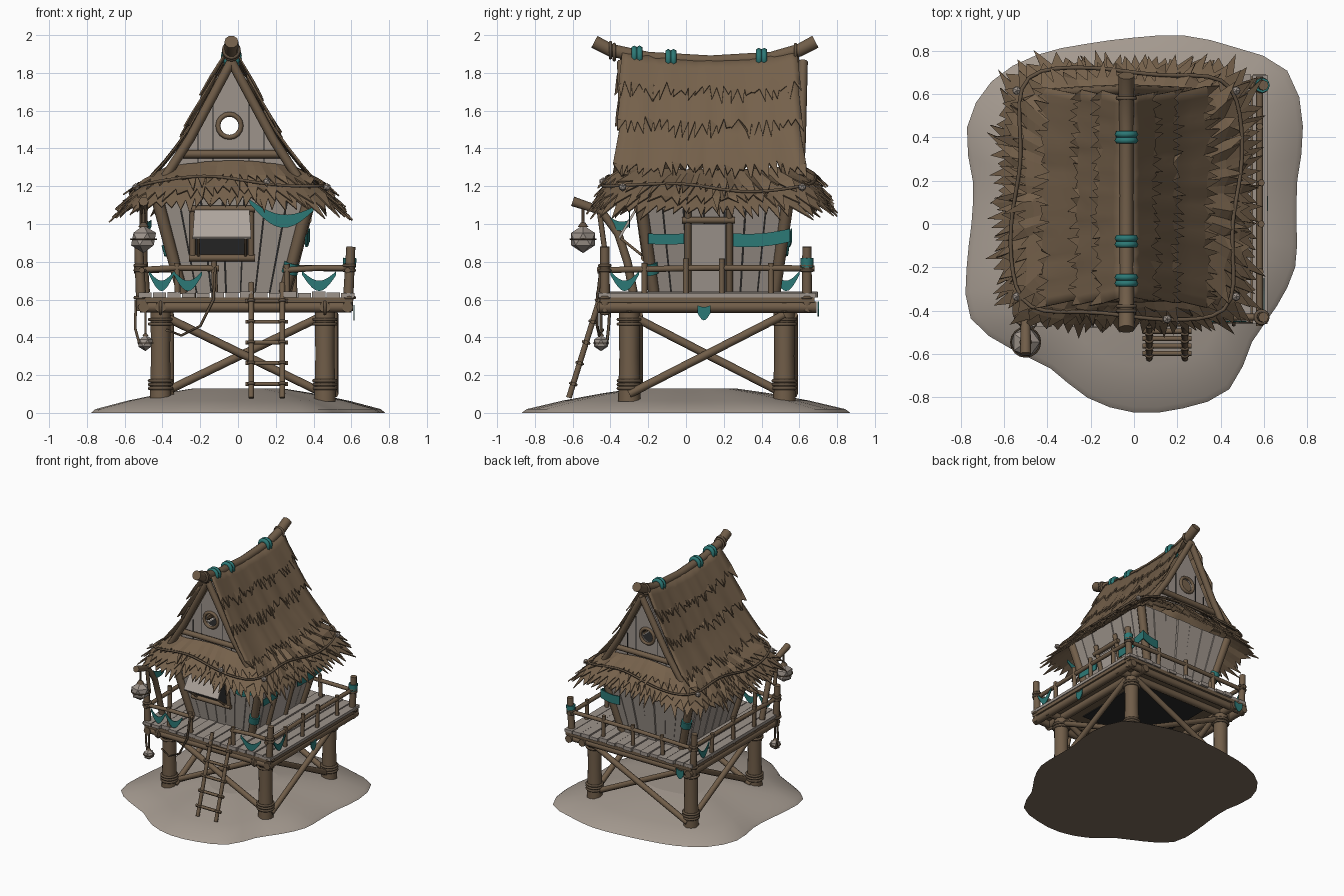
import bpy, bmesh, math, random
from mathutils import Vector as V, Matrix

random.seed(4)
R = random.uniform
cube = bpy.data.objects.get("Cube")
if cube:
    bpy.data.objects.remove(cube, do_unlink=True)


def material(name, *rgb):
    m = bpy.data.materials.new(name)
    m.use_nodes = True
    m.diffuse_color = (*rgb, 1)
    b = m.node_tree.nodes["Principled BSDF"]
    b.inputs["Base Color"].default_value = (*rgb, 1)
    b.inputs["Roughness"].default_value = 0.9
    return m


THATCH = material("dry thatch", .178, .119, .07)
TIMBER = material("brown timber", .163, .11, .066)
ROPE = material("dark rope", .12, .083, .052)
PLANK = material("weathered planks", .34, .295, .26)
SAND = material("sand", .37, .32, .275)
EARTH = material("damp earth", .2, .144, .103)
TEAL = material("teal cloth", .025, .19, .18)
DARK = material("dark interior", .02, .02, .02)
PALE = material("pale canvas", .42, .37, .33)


def make(name, bm, mat, solid=0):
    bmesh.ops.recalc_face_normals(bm, faces=bm.faces)
    me = bpy.data.meshes.new(name)
    bm.to_mesh(me)
    bm.free()
    me.materials.append(mat)
    ob = bpy.data.objects.new(name, me)
    bpy.context.collection.objects.link(ob)
    if solid:
        mod = ob.modifiers.new("thickness", 'SOLIDIFY')
        mod.thickness = solid
        mod.offset = 0
    return ob


def tube(name, pts, r, mat=TIMBER, sides=8, closed=False, ref=None):
    """Round pole or rope through points; r is one radius or one per point."""
    pts = [V(p) for p in pts]
    n = len(pts)
    rs = r if isinstance(r, list) else [r] * n
    d = pts[-1] - pts[0]
    ref = V(ref) if ref else (V((1, 0, 0)) if abs(d.z) > .7 * d.length else V((0, 0, 1)))
    bm = bmesh.new()
    rings = []
    for i, p in enumerate(pts):
        a, b = (pts[i - 1], pts[(i + 1) % n]) if closed else (pts[max(i - 1, 0)], pts[min(i + 1, n - 1)])
        t = (b - a).normalized()
        u = t.cross(ref).normalized()
        w = u.cross(t)
        ang = [2 * math.pi * k / sides for k in range(sides)]
        rings.append([bm.verts.new(p + (u * math.cos(q) + w * math.sin(q)) * rs[i]) for q in ang])
    for a, b in zip(rings, rings[1:] + rings[:1] if closed else rings[1:]):
        band(bm, a, b, True)
    if not closed:
        bm.faces.new(rings[0])
        bm.faces.new(rings[-1])
    return make(name, bm, mat)


def band(bm, a, b, smooth=False):
    """Closed ring of quads between two vertex rings."""
    for k in range(len(a)):
        j = (k + 1) % len(a)
        bm.faces.new((a[k], a[j], b[j], b[k])).smooth = smooth


def loop(name, c, r, thick, axis, mat=ROPE):
    """Closed ring of rope around an axis."""
    ax = V(axis).normalized()
    u = ax.orthogonal().normalized()
    w = ax.cross(u)
    pts = [V(c) + (u * math.cos(k * math.pi / 8) + w * math.sin(k * math.pi / 8)) * r for k in range(16)]
    tube(name, pts, thick, mat, 6, True, ax)


def hexa(bm, lo, hi):
    a, b = [[bm.verts.new(p) for p in q] for q in (lo, hi)]
    bm.faces.new(a)
    bm.faces.new(b)
    band(bm, a, b)


def slab(name, x0, x1, y0, y1, z0, z1, mat):
    rect = [(x0, y0), (x1, y0), (x1, y1), (x0, y1)]
    bm = bmesh.new()
    hexa(bm, [(*p, z0) for p in rect], [(*p, z1) for p in rect])
    make(name, bm, mat)


def ball(name, c, r, mat):
    bm = bmesh.new()
    bmesh.ops.create_icosphere(bm, subdivisions=1, radius=r, matrix=Matrix.Translation(c))
    make(name, bm, mat)


def swag(name, a, b, sag, w0, w1=0.0):
    """Hanging strip of cloth between two points."""
    a, b = V(a), V(b)
    bm = bmesh.new()
    rows = []
    for i in range(11):
        s = math.sin(math.pi * i / 10)
        p = a.lerp(b, i / 10) - V((0, 0, sag * s))
        rows.append((bm.verts.new(p), bm.verts.new(p - V((0, 0, w0 + w1 * s)))))
    for p, q in zip(rows, rows[1:]):
        bm.faces.new((p[0], q[0], q[1], p[1]))
    make(name, bm, TEAL, .006)


def thatch(name, fn, n, f0, f1, tooth, lift, rough):
    """Layer of straw with a ragged lower edge on the surface fn(u, f, lift)."""
    bm = bmesh.new()
    lifts = [lift * R(1 - rough, 1 + rough) for _ in range(n)]
    ends = [f1 + R(-.03, .03) for _ in range(n)]
    cols = []
    for i in range(n + 1):
        li, fe = lifts[i % n], ends[i % n]
        cols.append([bm.verts.new(fn(i / n, f0 + (fe - f0) * k / 3, li * (.25 + .25 * k))) for k in range(4)])
    for i, (p, q) in enumerate(zip(cols, cols[1:])):
        for k in range(3):
            bm.faces.new((p[k], q[k], q[k + 1], p[k + 1])).smooth = rough < .3
        tip = bm.verts.new(fn((i + R(-.1, 1.1)) / n, f1 + tooth * R(.35, 1.25), lifts[i] * R(1, 1.3)))
        bm.faces.new((p[3], q[3], tip))
    make(name, bm, THATCH, .008)


# Sand mound with a rounded irregular outline
coarse = [.75, .78, .9, 1.0, .94, .9, .86, .86, .9, .93, .89, .77, .75, .8, .87, .81, .77, .83,
          .87, .88, .88, .77, .76, .77]
radii = []
for k, r in enumerate(coarse):
    a, c, d = coarse[k - 1], coarse[(k + 1) % 24], coarse[(k + 2) % 24]
    radii += [r, (9 * r + 9 * c - a - d) / 16]
bm = bmesh.new()
rings = []
for s, z in ((1, 0), (.97, .02), (.75, .065), (.5, .105), (.3, .13)):
    rings.append([bm.verts.new((r * s * math.cos(k * math.pi / 24), r * s * math.sin(k * math.pi / 24), z))
                  for k, r in enumerate(radii)])
for a, b in zip(rings, rings[1:]):
    band(bm, a, b, True)
bm.faces.new(rings[0])
bm.faces.new(rings[-1])
mound = make("sand_mound", bm, SAND)
mound.data.materials.append(EARTH)
for p in mound.data.polygons:
    p.material_index = int(p.normal.z < -.5)

# Legs, cross braces and deck logs
LX, LY = (-.41, .46), (-.3, .52)
for x in LX:
    for y in LY:
        tube("leg", [(x, y, .06), (x, y, .3), (x, y, .54)], [.06, .053, .056], sides=10)
        for z in (.13, .15, .17, .47, .495):
            loop("leg_lashing", (x, y, z), .058, .01, (0, 0, 1))
for y in LY:
    for a, b in (LX, LX[::-1]):
        tube("cross_brace", [(a, y + .05 * (a < b), .1), (b, y + .05 * (a < b), .52)], .022)
for x in LX:
    for a, b in (LY, LY[::-1]):
        tube("cross_brace", [(x + .05 * (a < b), a, .1), (x + .05 * (a < b), b, .52)], .022)
for y in (-.43, *LY, .65):
    tube("deck_beam", [(-.52, y, .56), (.6, y, .56)], .028)
for x in (-.5, *LX, .58):
    tube("deck_joist", [(x, -.46, .56), (x, .69, .56)], .03)
for x in LX:
    loop("beam_lashing", (x, -.43, .56), .034, .01, (1, 0, 0))

# Deck boards on a timber frame
slab("deck_frame", -.52, .61, -.455, .68, .585, .612, TIMBER)
slab("floor_underside", -.3, .33, -.2, .46, .578, .585, DARK)
for i in range(15):
    x = -.53 + i * 1.15 / 15
    slab("deck_board", x + .003, x + .073, -.465 + R(-.015, .015), .69 + R(-.015, .015),
         .612, .638 + R(-.005, .005), PLANK)

# House walls flare outward toward the top
CX, CY, Z0, Z1 = -.025, .15, .635, 1.2


def half(z):
    t = (z - Z0) / (Z1 - Z0)
    return .27 + .15 * t, .32 + .08 * t


def wall(side, s, z, out=0.0):
    hx, hy = half(z)
    return {"front": V((s, CY - hy - out, z)), "back": V((s, CY + hy + out, z)),
            "left": V((CX + hx + out, s, z)), "right": V((CX - hx - out, s, z))}[side]


def plate(name, side, s0, s1, z0, z1, out, thick, mat):
    q = [(s0, z0), (s1, z0), (s1, z1), (s0, z1)]
    bm = bmesh.new()
    hexa(bm, [wall(side, s, z, out) for s, z in q], [wall(side, s, z, out + thick) for s, z in q])
    make(name, bm, mat)


bm = bmesh.new()
hexa(bm, *[[(CX + i * (half(z)[0] - .015), CY + j * (half(z)[1] - .015), z)
            for i, j in ((-1, -1), (1, -1), (1, 1), (-1, 1))] for z in (Z0, Z1)])
make("house_core", bm, DARK)
for side in ("front", "back", "left", "right"):
    ends, c = side in ("front", "back"), CX if side in ("front", "back") else CY
    bm = bmesh.new()
    for i in range(7):
        a, b = 2 * i / 7 - 1 + R(.004, .011), 2 * (i + 1) / 7 - 1 - R(.004, .011)
        o = R(0, .008)
        q = [(c + k * half(z)[0 if ends else 1], z) for k, z in ((a, Z0), (b, Z0), (b, Z1), (a, Z1))]
        hexa(bm, [wall(side, s, z, -.015) for s, z in q], [wall(side, s, z, o) for s, z in q])
    make(side + "_wall_planks", bm, PLANK)
for i in (-1, 1):
    for j in (-1, 1):
        ends = [V((CX + i * half(z)[0], CY + j * half(z)[1], z)) for z in (Z0, Z1)]
        tube("corner_post", ends, [.03, .033])
        if i != j:
            t = .18 if i > 0 else .36
            tube("corner_cloth_wrap", [ends[0].lerp(ends[1], t), ends[0].lerp(ends[1], t + .1)], .042, TEAL)

# Front window with propped awning
plate("window_opening", "front", -.23, .06, .83, 1.06, .009, .006, DARK)
for z in (.82, 1.08):
    tube("window_rail", [wall("front", -.26, z, .025), wall("front", .09, z, .025)], .018)
for s in (-.24, .07):
    tube("window_jamb", [wall("front", s, .81, .02), wall("front", s, 1.08, .02)], .016)
bm = bmesh.new()
lo = [wall("front", s, z, o) for s, z, o in ((-.23, 1.07, .03), (.06, 1.07, .03), (.07, .92, .14), (-.24, .92, .14))]
hexa(bm, lo, [p + V((0, -.008, .012)) for p in lo])
make("window_awning", bm, PALE)
for s in (-.21, .04):
    tube("awning_prop", [wall("front", s, .83, .03), wall("front", s, .925, .135)], .008, sides=6)

# Side door and cloth bands
plate("door", "left", .03, .21, Z0, 1.0, .009, .008, PALE)
for s in (.01, .23):
    tube("door_jamb", [wall("left", s, Z0, .02), wall("left", s, 1.08, .02)], .018)
tube("door_lintel", [wall("left", -.02, 1.02, .025), wall("left", .26, 1.02, .025)], .018)
swag("side_cloth", wall("left", -.2, .95, .04), wall("left", -.01, .95, .03), .004, .055)
swag("side_cloth", wall("left", .25, .95, .03), wall("left", .55, .975, .04), .012, .07)
swag("back_cloth", wall("back", .22, .95, .025), wall("back", .38, .975, .04), .012, .07)
swag("front_cloth", (.06, -.3, 1.13), (.4, -.3, 1.09), .06, .02, .05)

# Gables with a round window
RX, HZ = -.035, 1.52
for y, out in ((-.27, -1), (.55, 1)):
    tri = [V((RX, 1.84)), V((RX - .3, 1.28)), V((RX + .3, 1.28))]
    c = V((RX - .01, HZ))
    edge = [tri[k].lerp(tri[(k + 1) % 3], i / 10) for k in range(3) for i in range(10)]
    bm = bmesh.new()
    outer = [bm.verts.new((p.x, y, p.y)) for p in edge]
    inner = [bm.verts.new((q.x, y, q.y)) for q in [c + (p - c).normalized() * .053 for p in edge]]
    band(bm, outer, inner)
    make("gable_wall", bm, PLANK, .015)
    loop("round_window_frame", (c.x, y + out * .015, HZ), .061, .013, (0, 1, 0), TIMBER)
    bm = bmesh.new()
    for dx in (-.18, -.1, .09, .17):
        top = 1.82 - abs(dx) * 1.9
        q = [(RX + dx, 1.3), (RX + dx + .006, 1.3), (RX + dx + .006, top), (RX + dx, top)]
        hexa(bm, [(s, y + out * .004, z) for s, z in q], [(s, y + out * .011, z) for s, z in q])
    make("gable_plank_gaps", bm, DARK)
    tube("gable_beam", [(RX - .27, y + out * .03, 1.37), (RX + .27, y + out * .03, 1.37)], .022)
    for s in (-1, 1):
        tube("gable_rafter", [(RX + s * .35, y + out * .05, 1.25), (RX + s * .22, y + out * .06, 1.45),
                              (RX, y + out * .07, 1.86)], .025)

# Main thatched roof, concave and sagging along the ridge
PROF = [(.015, 1.87), (.12, 1.66), (.23, 1.45), (.37, 1.26), (.54, 1.1)]


def roof(side):
    def fn(u, f, lift):
        g = max(0, min(f, 1)) * 4
        i = min(int(g), 3)
        d, z = V(PROF[i]).lerp(V(PROF[i + 1]), g - i)
        s = max(-1.03, min(1.03, 2 * u - 1))
        y = .125 + s * (.455 + lift * 1.2 + .07 * max(0, f - .4))
        return V((RX + side * (d + lift * .8), y, z + lift * .5 + .05 * s * s * (1 - f)))
    return fn


for side in (-1, 1):
    for f0, f1, lift in ((.36, .71, .026), (.15, .42, .028), (0, .2, .025)):
        thatch("roof_thatch", roof(side), 26, f0, f1, .085, lift, .25)


# Skirt roof around all four sides
def skirt(u, f, lift):
    t = 2 * math.pi * u
    a, b = .34 + .23 * f + lift, .42 + .18 * f + lift
    c, s = math.cos(t), math.sin(t)
    r = (abs(c / a) ** 7 + abs(s / b) ** 7) ** (-1 / 7)
    return V((RX + r * c, .14 + r * s, 1.28 - .21 * f + .05 * abs(s) ** 4 + lift * .6))


for f0, f1, n, lift in ((.35, .92, 90, .008), (.2, .7, 80, .022), (0, .4, 76, .035)):
    thatch("skirt_thatch", skirt, n, f0, f1, .32, lift, .45)
tube("skirt_rope", [skirt(k / 72, .55 + .1 * math.sin(k * math.pi / 9), .045) for k in range(72)], .009,
     ROPE, 6, True, (0, 0, 1))
for u in (.12, .38, .62, .8, .88):
    ball("rope_shell", skirt(u, .6, .05), .022, PLANK)

# Ridge pole with cloth wraps
ridge = [(-.485, 1.965), (-.4, 1.92), (-.2, 1.88), (.13, 1.862), (.45, 1.88), (.6, 1.92), (.685, 1.965)]
tube("ridge_pole", [(RX, y, z) for y, z in ridge], [.037, .036, .033, .032, .033, .036, .037], sides=10)
for y, z in ((-.26, 1.89), (-.08, 1.872), (.4, 1.878)):
    for d in (-.014, .014):
        loop("ridge_cloth_wrap", (RX, y + d, z), .038, .017, (0, 1, 0), TEAL)
for y, z in ((-.38, 1.91), (-.4, 1.92), (.58, 1.91)):
    loop("ridge_lashing", (RX, y, z), .04, .01, (0, 1, 0))

# Railing
XA, XB, YA, YB = -.51, .58, -.43, .64
for x, y, h in ((XA, YA, .87), (XB, YA, .88), (XB, YB, .88), (XA, YB, .88)):
    tube("corner_rail_post", [(x, y, .54), (x * 1.03, y, h)], [.028, .024])
    for z in (.61, .755, .78):
        loop("rail_lashing", (x * 1.015, y, z), .028, .009, (0, 0, 1))
for x, y in ((-.12, YA), (.26, YA), (-.32, YA), (XB, 0), (XB, .19), (XB, .45), (XB, -.22),
             (-.24, YB), (.03, YB), (.3, YB), (XA, -.15), (XA, .12), (XA, .4)):
    tube("rail_post", [(x, y, .6), (x + R(-.01, .01), y, R(.785, .82))], .016)
for a, b in (((XA - .04, YA), (-.1, YA)), ((.24, YA), (XB + .03, YA)), ((XB, YA - .04), (XB, YB + .04)),
             ((XA - .04, YB), (XB + .04, YB)), ((XA, YA - .04), (XA, YB + .04))):
    tube("hand_rail", [(*a, .755), ((a[0] + b[0]) / 2, (a[1] + b[1]) / 2, .768), (*b, .765)], .016)
for a, b in (((-.47, YA - .02), (-.34, YA - .02)), ((-.34, YA - .02), (-.19, YA - .02)),
             ((.34, YA - .02), (.52, YA - .02)), ((XB + .02, -.4), (XB + .02, -.25)),
             ((XA - .02, .46), (XA - .02, .6))):
    swag("rail_cloth", (*a, .75), (*b, .75), .05, .02, .035)
tube("post_cloth_wrap", [(XB + .01, YB, .77), (XB + .012, YB, .82)], .035, TEAL)
swag("deck_edge_cloth", (.615, .06, .57), (.615, .13, .57), .01, .04, .03)
swag("deck_edge_cloth", (-.47, .7, .59), (-.4, .7, .59), .01, .04, .03)

# Ladder with lashed rungs
foot, top = V((0, -.62, .08)), V((0, -.43, .69))
for x in (.07, .235):
    tube("ladder_rail", [foot + V((x, 0, 0)), top + V((x, 0, 0))], .015)
for i in range(5):
    p = foot.lerp(top, .12 + i * .18)
    tube("ladder_rung", [p + V((.04, 0, 0)), p + V((.265, 0, 0))], .012, sides=6)
    for x in (.07, .235):
        loop("rung_lashing", p + V((x, 0, 0)), .016, .008, top - foot)

# Lantern arm, lantern and hanging float
tube("lantern_arm", [(-.49, -.28, .64), (-.5, -.31, .8), (-.5, -.36, .95), (-.5, -.45, 1.07), (-.5, -.6, 1.12)],
     [.024, .022, .022, .022, .026])
tube("arm_strut", [(-.5, YA, .86), (-.5, -.46, 1.08)], .014, sides=6)
swag("arm_cloth", (-.5, -.42, 1.05), (-.46, -.3, 1.02), .02, .03, .02)
for name, c, r, z in (("lantern", (-.5, -.545, .92), .074, 1.11), ("hanging_float", (-.49, -.45, .37), .043, .6)):
    ball(name, c, r, PLANK)
    tube(name + "_cord", [(c[0], c[1], z), (c[0], c[1], c[2] + r)], .007, ROPE, 6)
    tube(name + "_cap", [(c[0], c[1], c[2] + r * .85), (c[0], c[1], c[2] + r * 1.2)], [r * .4, r * .15], ROPE)
    loop(name + "_cord_ring", c, r * .92, .004, (0, 0, 1))
tube("hanging_rope", [(-.12, -.45, .77), (-.13, -.47, .6), (-.2, -.47, .46), (-.3, -.46, .41), (-.38, -.44, .44)],
     .008, ROPE, 6)
tube("side_rope", [(-.54, -.4, .6), (-.545, -.41, .45), (-.52, -.42, .36)], .008, ROPE, 6)
